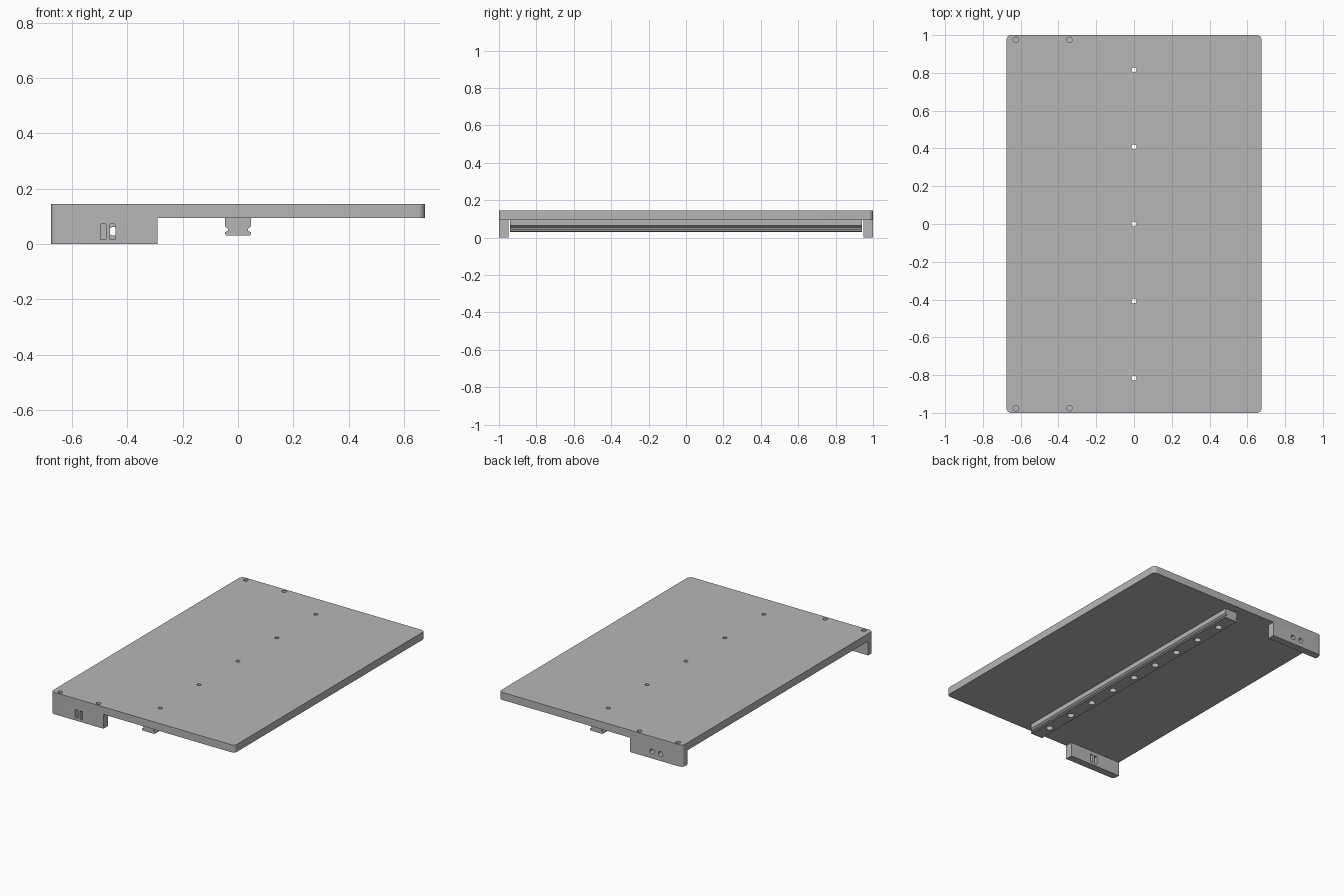
import bpy, bmesh
from math import cos, sin, pi, radians
from mathutils import Vector

old = bpy.data.objects.get("Cube")
if old:
    bpy.data.objects.remove(old, do_unlink=True)

grey = bpy.data.materials.new("plain grey")
grey.use_nodes = True
colour = (0.47, 0.47, 0.47, 1)
grey.diffuse_color = colour
grey.node_tree.nodes["Principled BSDF"].inputs["Base Color"].default_value = colour

TOP, UNDER = 0.145, 0.095
HALF_X, HALF_Y = 0.675, 1.0


def circle(u, v, r, n=24):
    return [(u + r * cos(2 * pi * i / n), v + r * sin(2 * pi * i / n)) for i in range(n)]


def rounded_rect(u0, v0, u1, v1, radii, steps=8):
    """Outline with one radius per corner, counter-clockwise from the lower left."""
    corners = [(u0, v0, 1, 1), (u1, v0, -1, 1), (u1, v1, -1, -1), (u0, v1, 1, -1)]
    pts = []
    for k, ((u, v, su, sv), r) in enumerate(zip(corners, radii)):
        if r == 0:
            pts.append((u, v))
            continue
        for i in range(steps + 1):
            a = pi + k * pi / 2 + i / steps * pi / 2
            pts.append((u + su * r + r * cos(a), v + sv * r + r * sin(a)))
    return pts


def prism(name, outlines, axis, lo, hi):
    """Extrude outlines along z (from xy) or along y (from xz)."""
    bm = bmesh.new()
    for pts in outlines:
        place = lambda p, d: (p[0], p[1], d) if axis == "z" else (p[0], d, p[1])
        face = bm.faces.new([bm.verts.new(place(p, lo)) for p in pts])
        ext = bmesh.ops.extrude_face_region(bm, geom=[face])
        verts = [g for g in ext["geom"] if isinstance(g, bmesh.types.BMVert)]
        shift = Vector((0, 0, hi - lo)) if axis == "z" else Vector((0, hi - lo, 0))
        bmesh.ops.translate(bm, verts=verts, vec=shift)
    bmesh.ops.recalc_face_normals(bm, faces=bm.faces)
    mesh = bpy.data.meshes.new(name)
    bm.to_mesh(mesh)
    bm.free()
    mesh.materials.append(grey)
    obj = bpy.data.objects.new(name, mesh)
    bpy.context.scene.collection.objects.link(obj)
    return obj


def select(obj):
    bpy.ops.object.select_all(action="DESELECT")
    obj.select_set(True)
    bpy.context.view_layer.objects.active = obj


def cut(obj, outlines, axis, lo, hi):
    tool = prism("cutter", outlines, axis, lo, hi)
    tool.hide_render = True
    mod = obj.modifiers.new("cut", "BOOLEAN")
    mod.operation, mod.solver, mod.object = "DIFFERENCE", "EXACT", tool
    select(obj)
    bpy.ops.object.modifier_apply(modifier=mod.name)
    bpy.data.objects.remove(tool, do_unlink=True)


# Plate with a centre row of holes and screw holes over the legs
PITCH = 0.204
plate = prism("plate", [rounded_rect(-HALF_X, -HALF_Y, HALF_X, HALF_Y, [0.025] * 4)],
              "z", UNDER, TOP)
holes = [circle(0, i * 2 * PITCH, 0.013) for i in range(-2, 3)]
holes += [circle(x, s * 0.975, 0.015) for x in (-0.625, -0.342) for s in (-1, 1)]
cut(plate, holes, "z", UNDER - 0.02, TOP + 0.02)

# Legs under the two ends, rounded on the outer corner
front_leg = prism("front_leg", [rounded_rect(-HALF_X, -HALF_Y, -0.29, -0.95, [0.025, 0, 0, 0])],
                  "z", 0, UNDER)
back_leg = prism("back_leg", [rounded_rect(-HALF_X, 0.95, -0.29, HALF_Y, [0, 0, 0, 0.025])],
                 "z", 0, UNDER)

# Two upright slots in the front leg, two round holes in the back leg
slots = [rounded_rect(x - 0.01, 0.016, x + 0.01, 0.072, [0.004] * 4) for x in (-0.487, -0.453)]
cut(front_leg, slots, "y", -1.05, -0.9)
cut(back_leg, [circle(x, 0.046, 0.016) for x in (-0.45, -0.512)], "y", 0.9, 1.05)

# Grooved guide rail under the plate, with counterbored holes
side = [(0.047, UNDER), (0.047, 0.064), (0.036, 0.055), (0.036, 0.047),
        (0.047, 0.043), (0.047, 0.035), (0.043, 0.031)]
profile = side + [(-x, z) for x, z in reversed(side)]
rail = prism("guide_rail", [profile], "y", -0.94, 0.94)
rows = range(-4, 5)
cut(rail, [circle(0, i * PITCH, 0.022) for i in rows], "z", 0.0, 0.07)
cut(rail, [circle(0, i * PITCH, 0.013) for i in rows], "z", 0.0, 0.12)

for obj in (plate, front_leg, back_leg, rail):
    select(obj)
    bpy.ops.object.shade_smooth_by_angle(angle=radians(30))
